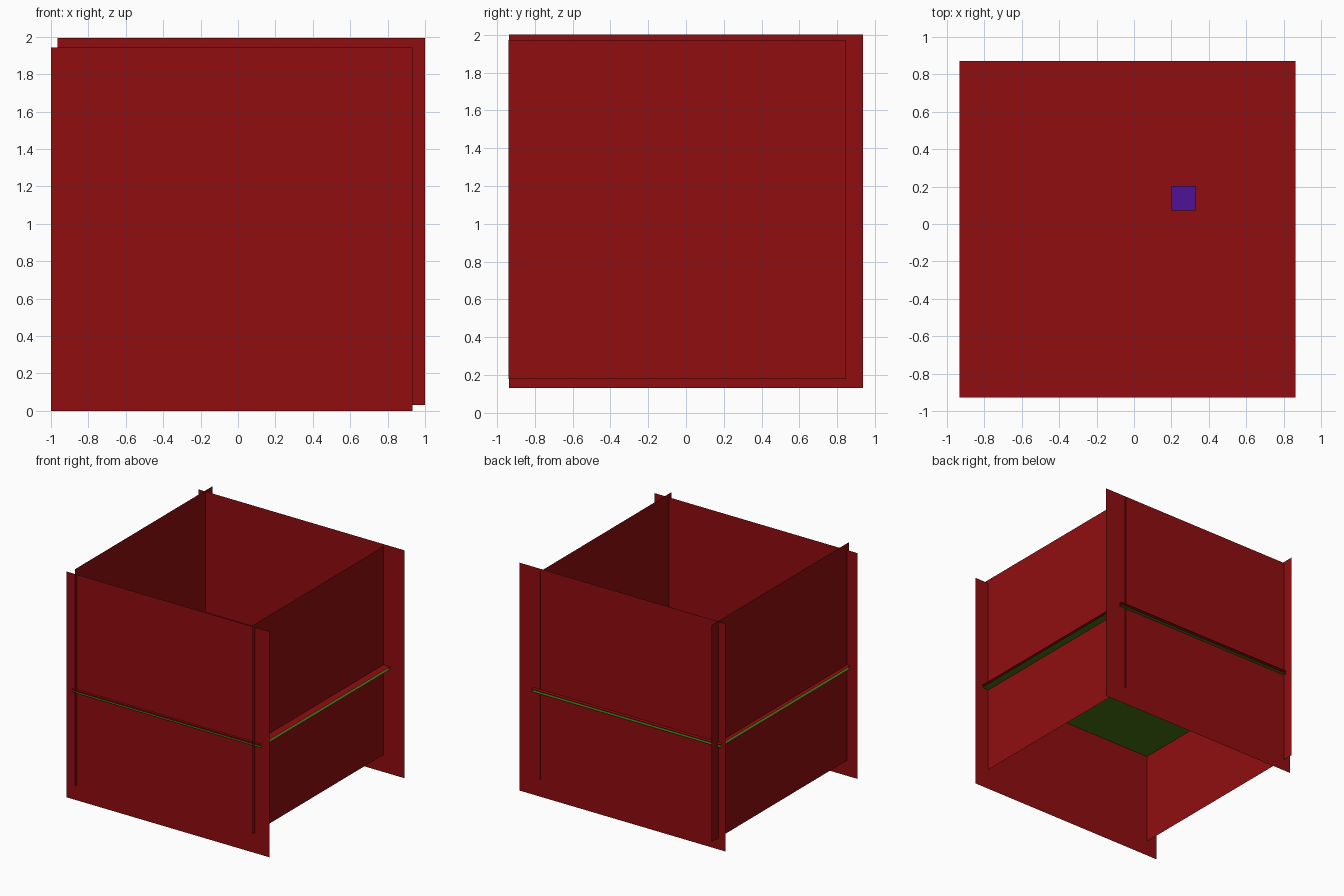
import bpy
import bmesh
from math import pi
from mathutils import Matrix, Vector

if "Cube" in bpy.data.objects:
    bpy.data.objects.remove(bpy.data.objects["Cube"])


def material(name, rgb):
    m = bpy.data.materials.new(name)
    m.diffuse_color = (*rgb, 1)
    m.use_nodes = True
    m.node_tree.nodes["Principled BSDF"].inputs["Base Color"].default_value = m.diffuse_color
    return m


RED = material("red", (0.28, 0.004, 0.005))
GREEN = material("green", (0.064, 0.17, 0.008))
PURPLE = material("purple", (0.078, 0.006, 0.305))


def sheet(name, lo, hi, mat, rotation):
    """Flat unit square turned to face its direction, fitted between two corners."""
    lo, hi = Vector(lo), Vector(hi)
    bm = bmesh.new()
    bmesh.ops.create_grid(bm, x_segments=1, y_segments=1, size=0.5, matrix=rotation)
    for v in bm.verts:
        v.co = (lo + hi) / 2 + Vector([c * s for c, s in zip(v.co, hi - lo)])
    mesh = bpy.data.meshes.new(name)
    bm.to_mesh(mesh)
    bm.free()
    mesh.materials.append(mat)
    obj = bpy.data.objects.new(name, mesh)
    bpy.context.collection.objects.link(obj)


UP, DOWN = Matrix.Identity(4), Matrix.Rotation(pi, 4, 'X')
FRONT, BACK = Matrix.Rotation(pi / 2, 4, 'X'), Matrix.Rotation(-pi / 2, 4, 'X')
RIGHT, LEFT = Matrix.Rotation(pi / 2, 4, 'Y'), Matrix.Rotation(-pi / 2, 4, 'Y')

# Four paper-thin walls that cross each other near the corners
sheet("front_wall", (-1.0, -0.906, 0.0), (0.932, -0.906, 1.943), RED, FRONT)
sheet("back_wall", (-0.964, 0.838, 0.032), (1.0, 0.838, 1.993), RED, BACK)
sheet("left_wall", (-0.898, -0.936, 0.132), (-0.898, 0.936, 2.0), RED, LEFT)
sheet("right_wall", (0.798, -0.94, 0.18), (0.798, 0.847, 1.973), RED, RIGHT)

# Middle shelf: red sheet over a green one, poking through the walls
sheet("shelf_top", (-0.933, -0.928, 0.955), (0.864, 0.871, 0.955), RED, UP)
sheet("shelf_underside", (-0.933, -0.928, 0.933), (0.864, 0.871, 0.933), GREEN, DOWN)

# Small purple tile on the shelf
sheet("tile", (0.2, 0.072, 0.97), (0.332, 0.203, 0.97), PURPLE, UP)
